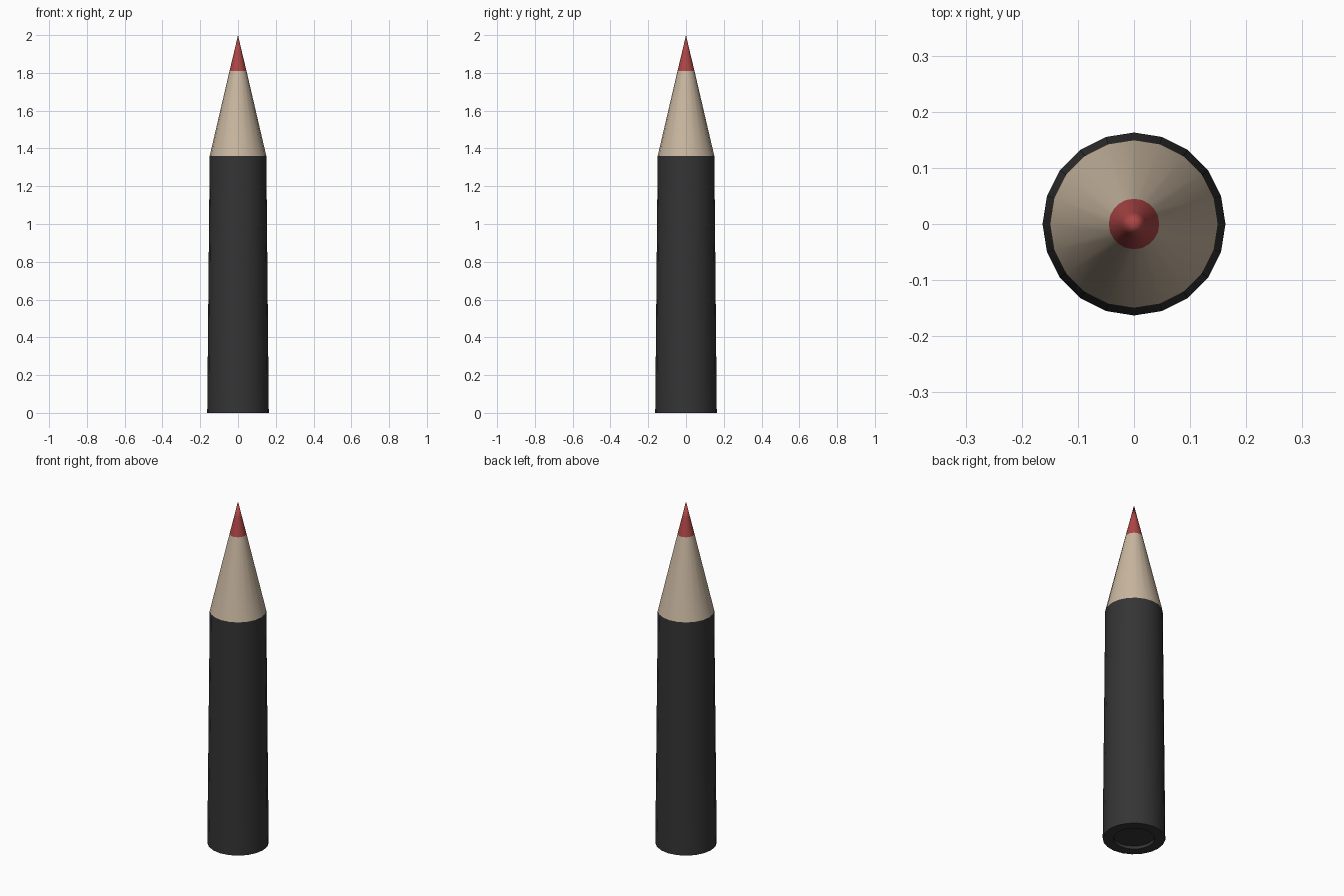
import bpy, bmesh, math

if "Cube" in bpy.data.objects:
    bpy.data.objects.remove(bpy.data.objects["Cube"])

SIDES = 20


def material(name, color):
    m = bpy.data.materials.new(name)
    m.diffuse_color = (*color, 1)
    m.use_nodes = True
    m.node_tree.nodes["Principled BSDF"].inputs["Base Color"].default_value = m.diffuse_color
    return m


def lathe(name, profile, mat):
    """Revolve (radius, height) points about z; radius 0 makes a pole."""
    bm = bmesh.new()
    rings = []
    for r, z in profile:
        if r == 0:
            rings.append([bm.verts.new((0, 0, z))] * SIDES)
        else:
            rings.append([bm.verts.new((r * math.cos(2 * math.pi * i / SIDES),
                                        r * math.sin(2 * math.pi * i / SIDES), z))
                          for i in range(SIDES)])
    for a, b in zip(rings, rings[1:]):
        for i in range(SIDES):
            j = (i + 1) % SIDES
            bm.faces.new(list(dict.fromkeys((a[i], a[j], b[j], b[i]))))
    mesh = bpy.data.meshes.new(name)
    bm.to_mesh(mesh)
    bm.free()
    mesh.materials.append(mat)
    ob = bpy.data.objects.new(name, mesh)
    bpy.context.collection.objects.link(ob)
    bpy.ops.object.select_all(action='DESELECT')
    ob.select_set(True)
    bpy.context.view_layer.objects.active = ob
    bpy.ops.object.shade_smooth_by_angle(angle=math.radians(30))
    return ob


black = material("black_paint", (0.035, 0.035, 0.035))
wood = material("bare_wood", (0.58, 0.47, 0.35))
red = material("red_lead", (0.42, 0.06, 0.06))

# Painted barrel, slightly tapered, with a shallow recess in its base
lathe("barrel", [(0, 0.018), (0.108, 0.018), (0.108, 0), (0.163, 0), (0.15, 1.36)], black)
# Sharpened wood cone
lathe("wood_cone", [(0.15, 1.36), (0.045, 1.81)], wood)
# Coloured lead tip
lathe("lead_tip", [(0.045, 1.81), (0.021, 1.91), (0, 2.0)], red)
